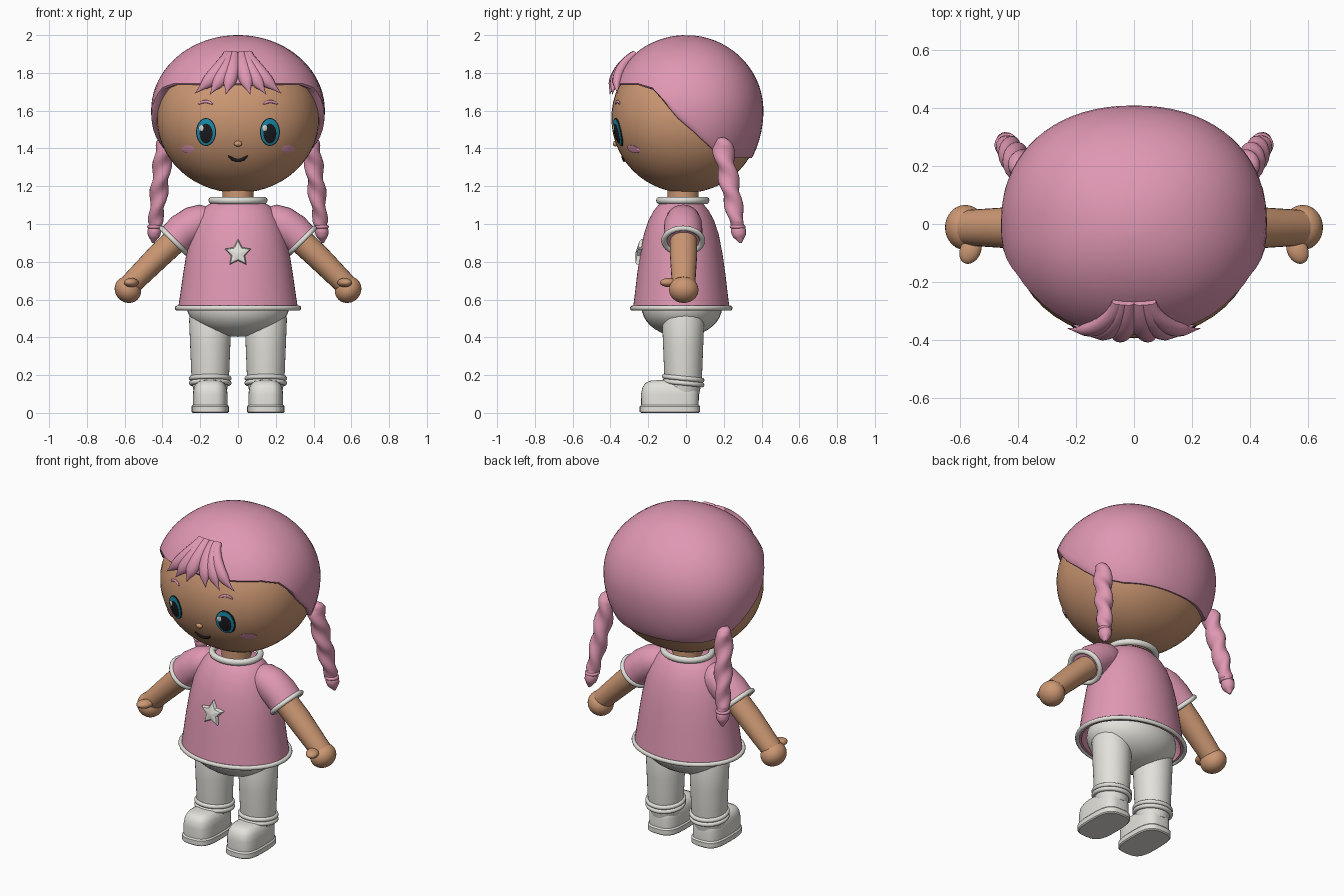
import bpy, bmesh, math
from mathutils import Vector

cube = bpy.data.objects.get("Cube")
if cube:
    bpy.data.objects.remove(cube, do_unlink=True)


def material(name, r, g, b):
    m = bpy.data.materials.new(name)
    m.use_nodes = True
    m.diffuse_color = (r, g, b, 1)
    m.node_tree.nodes["Principled BSDF"].inputs["Base Color"].default_value = (r, g, b, 1)
    return m


PINK = material("pink", 0.74, 0.31, 0.45)
SKIN = material("skin", 0.60, 0.31, 0.17)
WHITE = material("off_white", 0.76, 0.75, 0.70)
TEAL = material("teal", 0.01, 0.28, 0.42)
BLACK = material("black", 0.012, 0.012, 0.016)


def finish(ob, name, mat, angle=50):
    ob.name = ob.data.name = name
    ob.data.materials.append(mat)
    bpy.ops.object.select_all(action='DESELECT')
    ob.select_set(True)
    bpy.context.view_layer.objects.active = ob
    bpy.ops.object.shade_smooth_by_angle(angle=math.radians(angle))
    return ob


def loft(name, rings, mat, angle=50):
    """Skin a list of equal-length rings and close both ends."""
    bm = bmesh.new()
    rows = [[bm.verts.new(p) for p in ring] for ring in rings]
    n = len(rows[0])
    for a, b in zip(rows, rows[1:]):
        for i in range(n):
            bm.faces.new((a[i], a[(i + 1) % n], b[(i + 1) % n], b[i]))
    bm.faces.new(rows[0])
    bm.faces.new(rows[-1])
    bmesh.ops.recalc_face_normals(bm, faces=bm.faces)
    me = bpy.data.meshes.new(name)
    bm.to_mesh(me)
    bm.free()
    ob = bpy.data.objects.new(name, me)
    bpy.context.collection.objects.link(ob)
    return finish(ob, name, mat, angle)


def oval(cx, cy, z, rx, ry, n=40, p=2.0):
    """Horizontal superellipse ring."""
    ring = []
    for i in range(n):
        a = math.tau * i / n
        c, s = math.cos(a), math.sin(a)
        ring.append((cx + rx * math.copysign(abs(c) ** (2 / p), c),
                     cy + ry * math.copysign(abs(s) ** (2 / p), s), z))
    return ring


def tube(name, pts, radii, mat, n=16, lobes=None):
    """Tube along a path; each radius is (sideways, depth)."""
    pts = [Vector(p) for p in pts]
    rings = []
    for i, p in enumerate(pts):
        d = (pts[min(i + 1, len(pts) - 1)] - pts[max(i - 1, 0)]).normalized()
        side = d.cross(Vector((0, 1, 0))).normalized()
        up = side.cross(d)
        ring = []
        for k in range(n):
            a = math.tau * k / n
            f = lobes(i / (len(pts) - 1), a) if lobes else 1
            ring.append(p + f * (side * math.cos(a) * radii[i][0] + up * math.sin(a) * radii[i][1]))
        rings.append(ring)
    return loft(name, rings, mat)


def ball(name, loc, scale, mat, rot=(0, 0, 0)):
    bpy.ops.mesh.primitive_uv_sphere_add(segments=32, ring_count=18, location=loc, rotation=rot)
    bpy.context.object.scale = scale
    return finish(bpy.context.object, name, mat)


def hoop(name, loc, major, minor, mat, scale=(1, 1, 1), rot=(0, 0, 0)):
    bpy.ops.mesh.primitive_torus_add(major_radius=major, minor_radius=minor, major_segments=40,
                                     minor_segments=10, location=loc, rotation=rot)
    bpy.context.object.scale = scale
    return finish(bpy.context.object, name, mat)


def lerp(table, x):
    for (x0, y0), (x1, y1) in zip(table, table[1:]):
        if x <= x1:
            t = (x - x0) / (x1 - x0)
            return y0 + (y1 - y0) * t
    return table[-1][1]


P = 2.2  # squareness of the head outline


def front_y(x, z, a, b, c, zc):
    s = max(0, 1 - ((z - zc) / c) ** 2) ** (P / 2) - abs(x / a) ** P
    return -b * max(0, s) ** (1 / P)


def face_y(x, z):
    return front_y(x, z, 0.43, 0.395, 0.395, 1.56)


# Head and neck
loft("head", [oval(0, 0, 1.56 - 0.395 * math.cos(t), 0.43 * math.sin(t), 0.395 * math.sin(t), 48, P)
              for t in (0.02 + (math.pi - 0.04) * i / 28 for i in range(29))], SKIN)
loft("neck", [oval(0, -0.015, z, 0.082, 0.082) for z in (1.08, 1.24)], SKIN)

# Hair cap: long at the back, rising to a straight fringe line at the front
EDGE = [(0, 1.745), (50, 1.745), (66, 1.72), (76, 1.65), (86, 1.56), (100, 1.46),
        (112, 1.395), (135, 1.362), (180, 1.36)]
columns = []
for i in range(72):
    deg = i * 5
    a = math.radians(deg)
    dz = lerp(EDGE, min(deg, 360 - deg)) - 1.6
    depth = 0.40 if dz > 0 else 0.48
    end = math.acos(dz / depth)
    sx = math.copysign(abs(math.sin(a)) ** (2 / P), math.sin(a))
    sy = -math.copysign(abs(math.cos(a)) ** (2 / P), math.cos(a))
    column = []
    for j in range(1, 23):
        t = end * j / 22
        h = math.cos(t) * (0.40 if t < math.pi / 2 else 0.48)
        column.append((0.46 * sx * math.sin(t), 0.41 * sy * math.sin(t), 1.6 + h))
    x, y, z = column[-1]
    column.append((x * 0.98, y * 0.98, z - 0.01))
    column.append((x * 0.88, y * 0.88, z))
    columns.append(column)
loft("hair_cap", list(zip(*columns)), PINK, 60)

for s, side in ((1, "left"), (-1, "right")):
    # Fringe strands fanning out from the parting
    for k, (x0, x1, z1) in enumerate(((0.02, 0.065, 1.685), (0.04, 0.15, 1.685), (0.055, 0.23, 1.69))):
        pts, radii = [], []
        for i in range(13):
            t = i / 12
            x, z = x0 + (x1 - x0) * t ** 1.5, 1.905 + (z1 - 1.905) * t
            pts.append((s * x, front_y(x, z, 0.46, 0.41, 0.40, 1.6) - 0.006, z))
            w = 0.018 + 0.021 * math.sin(math.pi * min(1, t * 0.95 + 0.05))
            w *= min(1, (1 - t) * 3.5 + 0.04)
            radii.append((w, w * 0.75))
        tube(f"{side}_fringe_{k + 1}", pts, radii, PINK, 12)

    # Twisted braid with a tie and a pointed tuft
    SHAPE = [(0, 0.02), (0.03, 0.038), (0.08, 0.047), (0.5, 0.045), (0.8, 0.036), (0.84, 0.03),
             (0.88, 0.037), (0.93, 0.033), (1, 0.006)]
    steps = [i / 60 for i in range(61)]
    tube(f"{side}_braid",
         [(s * (0.385 + 0.065 * t), 0.185 + 0.105 * t, 1.455 - 0.555 * t) for t in steps],
         [(lerp(SHAPE, t), 1.1 * lerp(SHAPE, t)) for t in steps], PINK, 20,
         lambda t, a: 1 + 0.14 * math.cos(2 * a - s * 24 * t) if t < 0.83 else 1)
    hoop(f"{side}_braid_tie", (s * 0.44, 0.273, 0.985), 0.033, 0.009, PINK)

    # Short sleeve with a white cuff
    tube(f"{side}_sleeve", [(s * x, -0.015, z) for x, z in
                            ((0.14, 1.03), (0.18, 1.022), (0.23, 1.0), (0.29, 0.96), (0.34, 0.912))],
         [(0.06, 0.07), (0.085, 0.09), (0.097, 0.10), (0.098, 0.102), (0.093, 0.104)], PINK, 28)
    hoop(f"{side}_sleeve_cuff", (s * 0.34, -0.015, 0.912), 0.092, 0.014, WHITE,
         (1, 1.1, 1), (0, s * math.radians(135), 0))

    # Arm, hand and thumb
    tube(f"{side}_arm", [(s * x, -0.013, z) for x, z in ((0.28, 0.96), (0.42, 0.83), (0.57, 0.68))],
         [(0.068, 0.072), (0.066, 0.072), (0.058, 0.062)], SKIN, 24)
    ball(f"{side}_hand", (s * 0.583, -0.012, 0.652), (0.067, 0.078, 0.073), SKIN,
         (0, s * math.radians(45), 0))
    ball(f"{side}_thumb", (s * 0.565, -0.09, 0.69), (0.036, 0.05, 0.024), SKIN,
         (0, 0, s * math.radians(25)))

    # Leg, ankle rolls and shoe
    x = s * 0.147
    loft(f"{side}_leg", [oval(x, -0.015, z, r, r) for z, r in
                         ((0.1, 0.085), (0.15, 0.095), (0.2, 0.1), (0.35, 0.106), (0.5, 0.112), (0.54, 0.10))],
         WHITE)
    for k, z in enumerate((0.158, 0.183)):
        hoop(f"{side}_ankle_roll_{k + 1}", (x, -0.015, z), 0.1, 0.013, WHITE, rot=(-0.1, 0, 0))
    loft(f"{side}_shoe_upper", [oval(x, -0.085, z, w, l, 40, 3.2) for z, w, l in
                                ((0.03, 0.092, 0.152), (0.1, 0.092, 0.153), (0.135, 0.087, 0.146),
                                 (0.158, 0.075, 0.13), (0.17, 0.055, 0.105), (0.173, 0.03, 0.07))], WHITE)
    loft(f"{side}_shoe_sole", [oval(x, -0.085, z, w, l, 40, 3.2) for z, w, l in
                               ((0, 0.093, 0.153), (0.006, 0.099, 0.16), (0.034, 0.099, 0.16),
                                (0.042, 0.092, 0.152))], WHITE, 35)

# Shirt with a hollow hem, and its trims
loft("shirt", [oval(0, -0.025, z, rx, ry, 56) for z, rx, ry in
               ((0.68, 0.26, 0.2), (0.55, 0.298, 0.238), (0.55, 0.318, 0.256), (0.62, 0.307, 0.247),
                (0.74, 0.29, 0.233), (0.85, 0.272, 0.217), (0.95, 0.248, 0.197), (1.02, 0.222, 0.173),
                (1.07, 0.192, 0.146), (1.1, 0.163, 0.122), (1.115, 0.13, 0.105))], PINK)
hoop("shirt_hem", (0, -0.025, 0.555), 0.322, 0.013, WHITE, (1, 0.81, 1))
hoop("collar", (0, -0.017, 1.125), 0.138, 0.019, WHITE, (1, 0.9, 1))
ball("hips", (0, -0.022, 0.56), (0.27, 0.213, 0.157), WHITE)


# Star badge on the chest
def star_ring(size, dy):
    ring = []
    for i in range(10):
        a = math.pi / 2 + i * math.pi / 5
        r = size * (0.075 if i % 2 == 0 else 0.039)
        z = r * math.sin(a)
        ring.append((r * math.cos(a), -0.245 + 0.17 * z + dy, 0.845 + z))
    return ring


loft("star_badge", [star_ring(1, 0.03), star_ring(1, -0.004), star_ring(0.85, -0.013),
                    star_ring(0.1, -0.022)], WHITE, 30)


# Face details laid over the curve of the head
def patch(name, cx, cz, rx, rz, lift, mat):
    rings = []
    for f, up in ((1, -0.004), (1, lift * 0.8), (0.75, lift), (0.4, lift), (0.05, lift)):
        ring = []
        for i in range(32):
            a = math.tau * i / 32
            x, z = cx + f * rx * math.cos(a), cz + f * rz * math.sin(a)
            ring.append((x, face_y(x, z) - up, z))
        rings.append(ring)
    loft(name, rings, mat)


def line(name, cx, cz, half, bend, thick, mat):
    pts, radii = [], []
    for i in range(13):
        u = i / 6 - 1
        x, z = cx + half * u, cz + bend * u * u
        pts.append((x, face_y(x, z) - 0.002, z))
        r = thick * (1 - 0.75 * u ** 4)
        radii.append((r, r * 0.7))
    tube(name, pts, radii, mat, 10)


for s, side in ((1, "left"), (-1, "right")):
    x = s * 0.169
    patch(f"{side}_eye_rim", x, 1.487, 0.053, 0.074, 0.004, BLACK)
    patch(f"{side}_iris", x, 1.487, 0.048, 0.069, 0.007, TEAL)
    patch(f"{side}_pupil", x, 1.479, 0.034, 0.052, 0.0095, BLACK)
    patch(f"{side}_eye_shine", x - 0.026, 1.507, 0.013, 0.016, 0.012, WHITE)
    patch(f"{side}_cheek", s * 0.265, 1.396, 0.034, 0.021, 0.006, PINK)
    line(f"{side}_brow", s * 0.172, 1.648, 0.038, -0.014, 0.008, PINK)
line("mouth", 0, 1.337, 0.052, 0.024, 0.009, BLACK)
ball("nose", (0, face_y(0, 1.425) - 0.002, 1.425), (0.021, 0.014, 0.015), SKIN)
